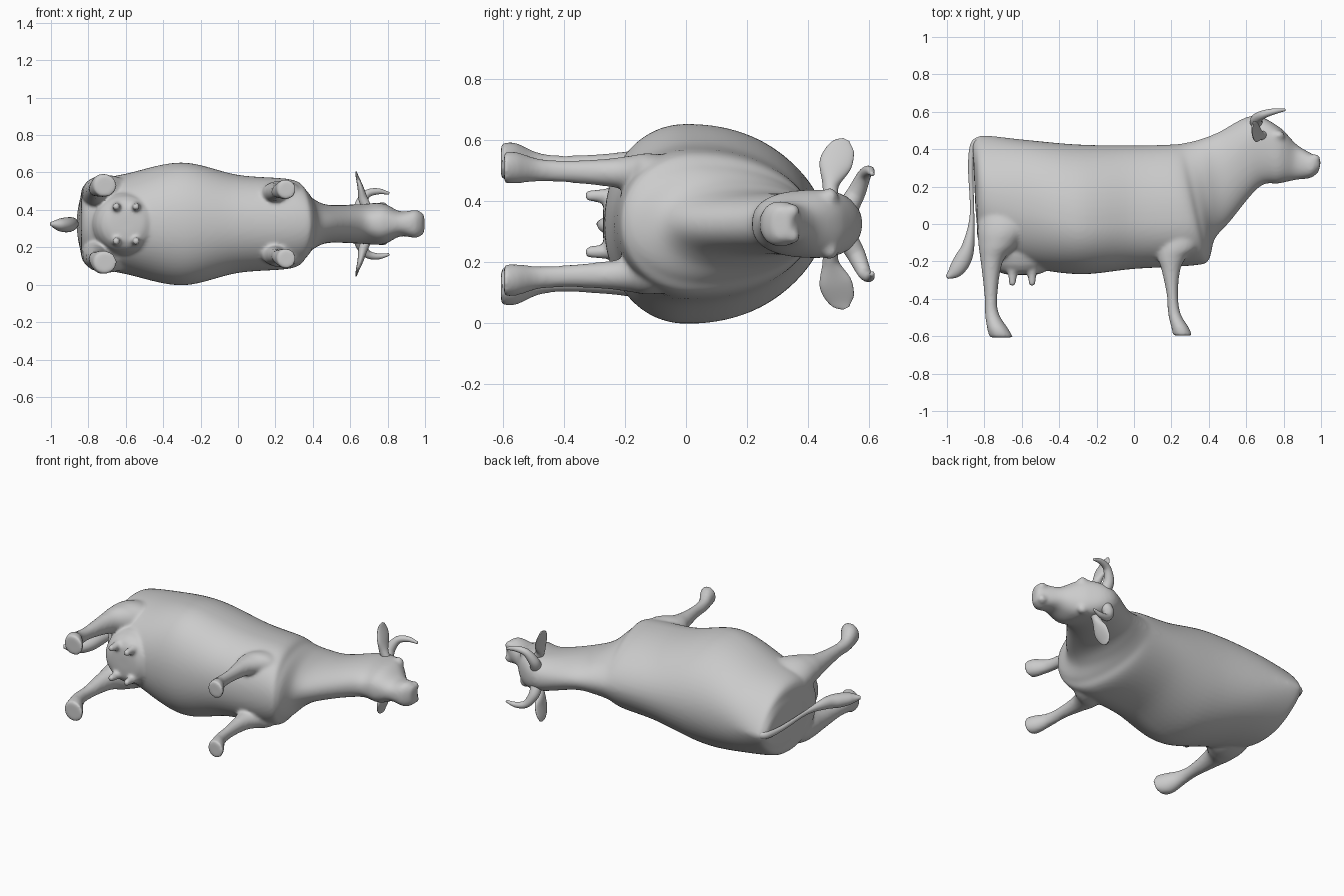
import bpy, bmesh, math
from mathutils import Vector, Matrix

if "Cube" in bpy.data.objects:
    bpy.data.objects.remove(bpy.data.objects["Cube"])

MID = 0.325          # the animal lies on its side; z = MID is its plane of symmetry
Z = Vector((0, 0, 1))
Y = Vector((0, 1, 0))
grey = bpy.data.materials.new("plain grey")
grey.diffuse_color = (0.6, 0.6, 0.6, 1)
grey.use_nodes = True
grey.node_tree.nodes["Principled BSDF"].inputs["Base Color"].default_value = grey.diffuse_color


def spline(rows, steps=8):
    """Smoothly interpolate between key rows."""
    out = []
    for i in range(len(rows) - 1):
        p0, p1, p2, p3 = rows[max(i - 1, 0)], rows[i], rows[i + 1], rows[min(i + 2, len(rows) - 1)]
        for k in range(steps):
            t = k / steps
            out.append([b + t * (c - a) / 2 + t * t * (a - 2.5 * b + 2 * c - d / 2)
                        + t ** 3 * (1.5 * (b - c) + (d - a) / 2)
                        for a, b, c, d in zip(p0, p1, p2, p3)])
    return out + [list(rows[-1])]


def skin(bm, rings):
    """Bridge point rings into a closed tube."""
    vs = [[bm.verts.new(p) for p in r] for r in rings]
    n = len(vs[0])
    for a, b in zip(vs, vs[1:]):
        for i in range(n):
            bm.faces.new((a[i], a[(i + 1) % n], b[(i + 1) % n], b[i]))
    bm.faces.new(vs[0][::-1])
    bm.faces.new(vs[-1])


def oval(c, u, v, n=28):
    return [c + u * math.cos(k * math.tau / n) + v * math.sin(k * math.tau / n) for k in range(n)]


def tube(bm, keys, side, s=1):
    """Key rows: x, y, sideways offset, radius along the side axis, radius across it."""
    path = spline(keys)
    pts = [Vector((p[0], p[1], MID + s * p[2])) for p in path]
    rings = []
    for i, p in enumerate(path):
        t = (pts[min(i + 1, len(pts) - 1)] - pts[max(i - 1, 0)]).normalized()
        b = (side - t * side.dot(t)).normalized()
        rings.append(oval(pts[i], b * p[3], t.cross(b) * p[4]))
    skin(bm, rings)


def ball(bm, centre, size):
    bmesh.ops.create_uvsphere(bm, u_segments=32, v_segments=20, radius=1,
                              matrix=Matrix.LocRotScale(Vector(centre), None, Vector(size)))


def finish(bm, name, voxel=None):
    bmesh.ops.recalc_face_normals(bm, faces=bm.faces)
    me = bpy.data.meshes.new(name)
    bm.to_mesh(me)
    bm.free()
    me.materials.append(grey)
    me.polygons.foreach_set("use_smooth", [True] * len(me.polygons))
    ob = bpy.data.objects.new(name, me)
    bpy.context.collection.objects.link(ob)
    if voxel:        # melt overlapping parts into one skin
        m = ob.modifiers.new("blend", 'REMESH')
        m.mode, m.voxel_size, m.use_smooth_shade = 'VOXEL', voxel, True
        m = ob.modifiers.new("soften", 'SMOOTH')
        m.factor, m.iterations = 0.5, 12


# Torso, neck and head: top x, top y, bottom x, bottom y, half width, height of widest point, upper taper
torso = [
    (-.863, .425, -.855, .25, .05, .6, 1.2), (-.846, .457, -.842, .02, .135, .52, 1.5),
    (-.8, .474, -.81, -.12, .22, .46, 1.5), (-.6, .452, -.6, -.22, .268, .47, 1),
    (-.3, .425, -.3, -.268, .328, .39, 1), (0, .42, 0, -.24, .262, .39, 1.05),
    (.2, .425, .33, -.22, .238, .38, 1.1), (.27, .433, .4, -.19, .188, .4, 1.1),
    (.35, .452, .432, -.08, .137, .45, 1.05), (.45, .49, .51, .01, .102, .5, 1),
    (.63, .578, .67, .198, .105, .62, .9), (.77, .523, .775, .217, .11, .66, .8),
    (.87, .425, .865, .236, .067, .55, .9), (.96, .37, .945, .247, .074, .5, .85),
    (1, .34, .988, .28, .05, .6, .85),
]
bm = bmesh.new()
rings = []
for tx, ty, bx, by, w, m, taper in spline(torso):
    top, bot = Vector((tx, ty, MID)), Vector((bx, by, MID))
    mid, e = bot.lerp(top, m), min(0.95, taper)
    ring = []
    for k in range(64):
        c, s = math.cos(k * math.tau / 64), math.sin(k * math.tau / 64)
        p = mid.lerp(top if s > 0 else bot, abs(s) ** e)
        ring.append(p + Z * math.copysign(abs(c) ** (taper if s > 0 else e) * w, c))
    rings.append(ring)
skin(bm, rings)

# Legs: height, x min, x max, sideways offset, sideways radius
hind = [(.2, -.8, -.6, .1, .08), (0, -.835, -.555, .155, .1), (-.11, -.832, -.62, .168, .088),
        (-.2, -.82, -.7, .175, .062), (-.38, -.8, -.73, .185, .039), (-.48, -.797, -.722, .19, .043),
        (-.56, -.785, -.672, .205, .062), (-.607, -.772, -.645, .205, .06)]
fore = [(.14, .17, .34, .12, .07), (-.1, .135, .345, .16, .07), (-.18, .128, .28, .166, .058),
        (-.25, .148, .247, .168, .047), (-.38, .175, .236, .171, .037), (-.48, .182, .25, .176, .038),
        (-.555, .2, .294, .184, .052), (-.597, .208, .312, .185, .052)]
for s in (1, -1):
    for leg in (hind, fore):
        skin(bm, [oval(Vector(((a + b) / 2, y, MID + s * o)), Vector(((b - a) / 2, 0, 0)), Z * r)
                  for y, a, b, o, r in spline(leg)])
    # Teats
    for x in (-.65, -.545):
        bmesh.ops.create_cone(bm, cap_ends=True, segments=20, radius1=.032, radius2=.018, depth=.14,
                              matrix=Matrix.Translation((x, -.262, MID + s * .092))
                              @ Matrix.Rotation(math.pi / 2, 4, 'X'))
    # Eyes and nostril rims
    ball(bm, (.772, .472, MID + s * .088), (.034, .028, .03))
    ball(bm, (.967, .35, MID + s * .04), (.03, .024, .026))
# Udder, flat underneath and merging into the thighs
skin(bm, [oval(Vector((-.6, y, MID)), Vector((.16 * k, 0, 0)), Z * (.15 * k), 48)
          for y, k in ((-.1, 1.15), (-.17, 1.1), (-.22, .98), (-.25, .83), (-.268, .6), (-.272, .3))])
finish(bm, "body", 0.009)

# Tail with tuft
bm = bmesh.new()
tube(bm, [(-.77, .445, 0, .02, .02), (-.82, .45, 0, .022, .018), (-.86, .42, 0, .02, .016),
          (-.873, .3, 0, .015, .014), (-.866, .05, 0, .014, .012), (-.885, -.11, 0, .034, .032),
          (-.915, -.19, -.005, .04, .045), (-.955, -.25, -.005, .032, .038), (-1, -.285, 0, .01, .01)], Z)
finish(bm, "tail")

# Horns sweep outward then forward; ears are leaves, thicker at the root
horn = [(.655, .535, .06, .034, .034), (.655, .56, .105, .03, .03), (.69, .585, .16, .022, .022),
        (.75, .602, .174, .016, .016), (.808, .611, .163, .007, .007)]
ear = [(.69, .475, .09, .024, .024), (.67, .475, .13, .028, .025), (.655, .49, .195, .053, .016),
       (.638, .512, .25, .042, .008), (.632, .525, .276, .012, .004)]
for s, side in ((1, "left"), (-1, "right")):
    for keys, part in ((horn, "horn"), (ear, "ear")):
        bm = bmesh.new()
        tube(bm, keys, Y, s)
        finish(bm, side + "_" + part)
